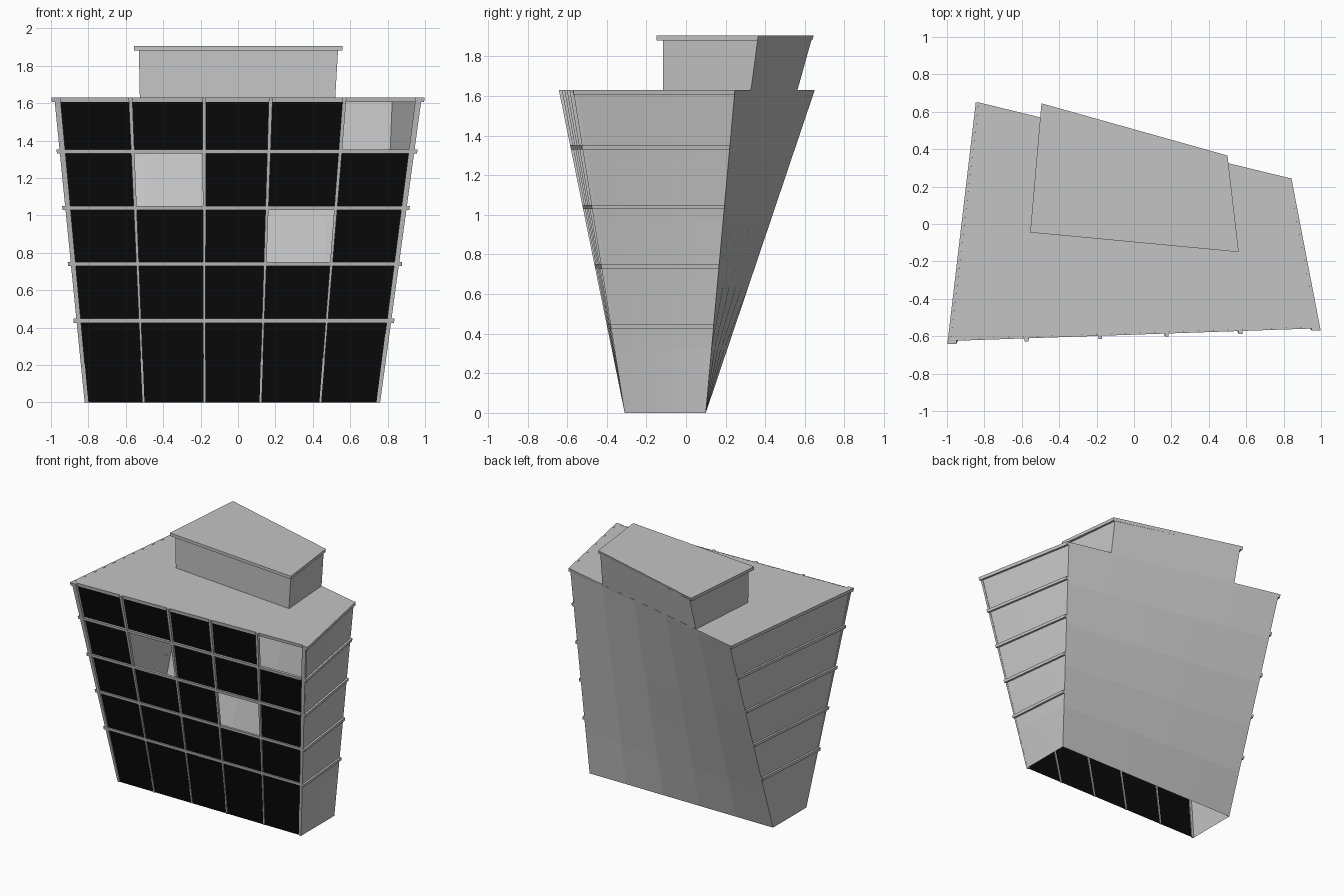
import bpy, bmesh
from mathutils import Vector

if "Cube" in bpy.data.objects:
    bpy.data.objects.remove(bpy.data.objects["Cube"])

H = 1.63


def material(name, v):
    m = bpy.data.materials.new(name)
    m.diffuse_color = (v, v, v, 1)
    m.use_nodes = True
    m.node_tree.nodes["Principled BSDF"].inputs["Base Color"].default_value = m.diffuse_color
    return m


CONCRETE = material("concrete_grey", 0.55)
GLASS = material("dark_glass", 0.003)


def finish(name, bm, mat, closed=True):
    if closed:
        bmesh.ops.recalc_face_normals(bm, faces=bm.faces)
    me = bpy.data.meshes.new(name)
    bm.to_mesh(me)
    bm.free()
    me.materials.append(mat)
    ob = bpy.data.objects.new(name, me)
    bpy.context.collection.objects.link(ob)
    return ob


def hexa(bm, low, high):
    """Solid block between a lower and an upper quad."""
    a = [bm.verts.new(p) for p in low]
    b = [bm.verts.new(p) for p in high]
    bm.faces.new(a[::-1])
    bm.faces.new(b)
    for i in range(4):
        j = (i + 1) % 4
        bm.faces.new((a[i], a[j], b[j], b[i]))


def lerp(a, b, t):
    return a + (b - a) * t


# wall corners: bottom xy, top xy
CORNERS = {
    "FL": ((-0.82, -0.31), (-0.982, -0.642)),
    "FR": ((0.76, -0.31), (0.982, -0.57)),
    "BR": ((0.76, 0.10), (0.825, 0.247)),
    "BL": ((-0.82, 0.10), (-0.83, 0.65)),
}


def corner(k, z):
    (x0, y0), (x1, y1) = CORNERS[k]
    t = z / H
    return Vector((lerp(x0, x1, t), lerp(y0, y1, t), z))


# window column lines on the front, bottom and top x
COL_LOW = (-0.80, -0.505, -0.18, 0.12, 0.44, 0.74)
COL_TOP = (-0.95, -0.575, -0.18, 0.175, 0.57, 0.95)
LEVELS = (0, 0.437, 0.74, 1.04, 1.342, 1.618)


def col(i, z):
    t = z / H
    y_top = -0.5875 + 0.0342 * COL_TOP[i]
    return Vector((lerp(COL_LOW[i], COL_TOP[i], t), lerp(-0.304, y_top, t), z))


# leaning, slightly twisted walls on three sides
def wall(name, ka, kb, n=5):
    bm = bmesh.new()
    rows = []
    for r in range(n + 1):
        z = H * r / n
        rows.append([bm.verts.new(corner(ka, z).lerp(corner(kb, z), c / n))
                     for c in range(n + 1)])
    for r in range(n):
        for c in range(n):
            bm.faces.new((rows[r][c], rows[r][c + 1],
                          rows[r + 1][c + 1], rows[r + 1][c]))
    finish(name, bm, CONCRETE, False)


wall("right_wall", "FR", "BR")
wall("back_wall", "BR", "BL")
wall("left_wall", "BL", "FL")

# dark window panes, three left open
OPEN = {(1, 3), (3, 2), (4, 4)}
bm = bmesh.new()
for i in range(5):
    for k in range(5):
        if (i, k) not in OPEN:
            z0, z1 = LEVELS[k], LEVELS[k + 1]
            bm.faces.new([bm.verts.new(p) for p in
                          (col(i, z0), col(i + 1, z0), col(i + 1, z1), col(i, z1))])
finish("window_panes", bm, GLASS, False)

# vertical window bars, widening upwards
bm = bmesh.new()
for i in range(1, 5):
    quads = []
    for z, w, d in ((0, 0.005, 0.006), (H, 0.01, 0.02)):
        p = col(i, z)
        quads.append([p + Vector((sx * w, y, 0))
                      for sx, y in ((-1, -d), (1, -d), (1, 0.005), (-1, 0.005))])
    hexa(bm, *quads)
finish("vertical_bars", bm, CONCRETE)

# corner posts
bm = bmesh.new()
for k, i in (("FL", 0), ("FR", 5)):
    quads = []
    for z in (0, H):
        o, p = corner(k, z), col(i, z)
        quads.append([o, Vector((p.x, o.y, z)), p + Vector((0, 0.005, 0)),
                      Vector((o.x, p.y + 0.005, z))])
    hexa(bm, *quads)
finish("corner_posts", bm, CONCRETE)

# floor ledges across the front and along both sides
bm = bmesh.new()
for z in LEVELS[1:]:
    h = 0.0125 if z > 1.6 else 0.011
    za, zb = z - h, z + h
    d = 0.004 if z > 1.6 else lerp(0.006, 0.02, z / H)
    hexa(bm, *[[col(0, q) + Vector((0, -d, 0)), col(5, q) + Vector((0, -d, 0)),
                col(5, q) + Vector((0, 0.005, 0)), col(0, q) + Vector((0, 0.005, 0))]
               for q in (za, zb)])
    for f, b, s in (("FL", "BL", -1), ("FR", "BR", 1)):
        out = Vector((s * 0.016, 0, 0))
        hexa(bm, *[[corner(f, q), corner(b, q), corner(b, q) + out, corner(f, q) + out]
                   for q in (za, zb)])
finish("floor_ledges", bm, CONCRETE)

# roof slab
bm = bmesh.new()
hexa(bm, *[[col(0, q), col(5, q), corner("FR", q) + Vector((0, 0.03, 0)),
            corner("BR", q)] and
           [Vector((corner("FL", q).x, col(0, q).y, q)),
            Vector((corner("FR", q).x, col(5, q).y, q)),
            corner("BR", q), corner("BL", q)] for q in (1.606, H)])
finish("roof_slab", bm, CONCRETE)


def level(z, pts):
    return [Vector((x, y, z)) for x, y in pts]


# rooftop block, its back flush with the leaning back wall
bm = bmesh.new()
hexa(bm, level(H, ((-0.525, -0.015), (0.52, -0.115), (0.49, 0.328), (-0.48, 0.563))),
     level(1.885, ((-0.53, -0.015), (0.535, -0.115), (0.485, 0.362), (-0.475, 0.634))))
finish("rooftop_block", bm, CONCRETE)

# rooftop cap
bm = bmesh.new()
hexa(bm, level(1.882, ((-0.555, -0.045), (0.56, -0.15), (0.50, 0.36), (-0.495, 0.637))),
     level(1.906, ((-0.555, -0.045), (0.56, -0.15), (0.50, 0.366), (-0.495, 0.645))))
finish("rooftop_cap", bm, CONCRETE)
